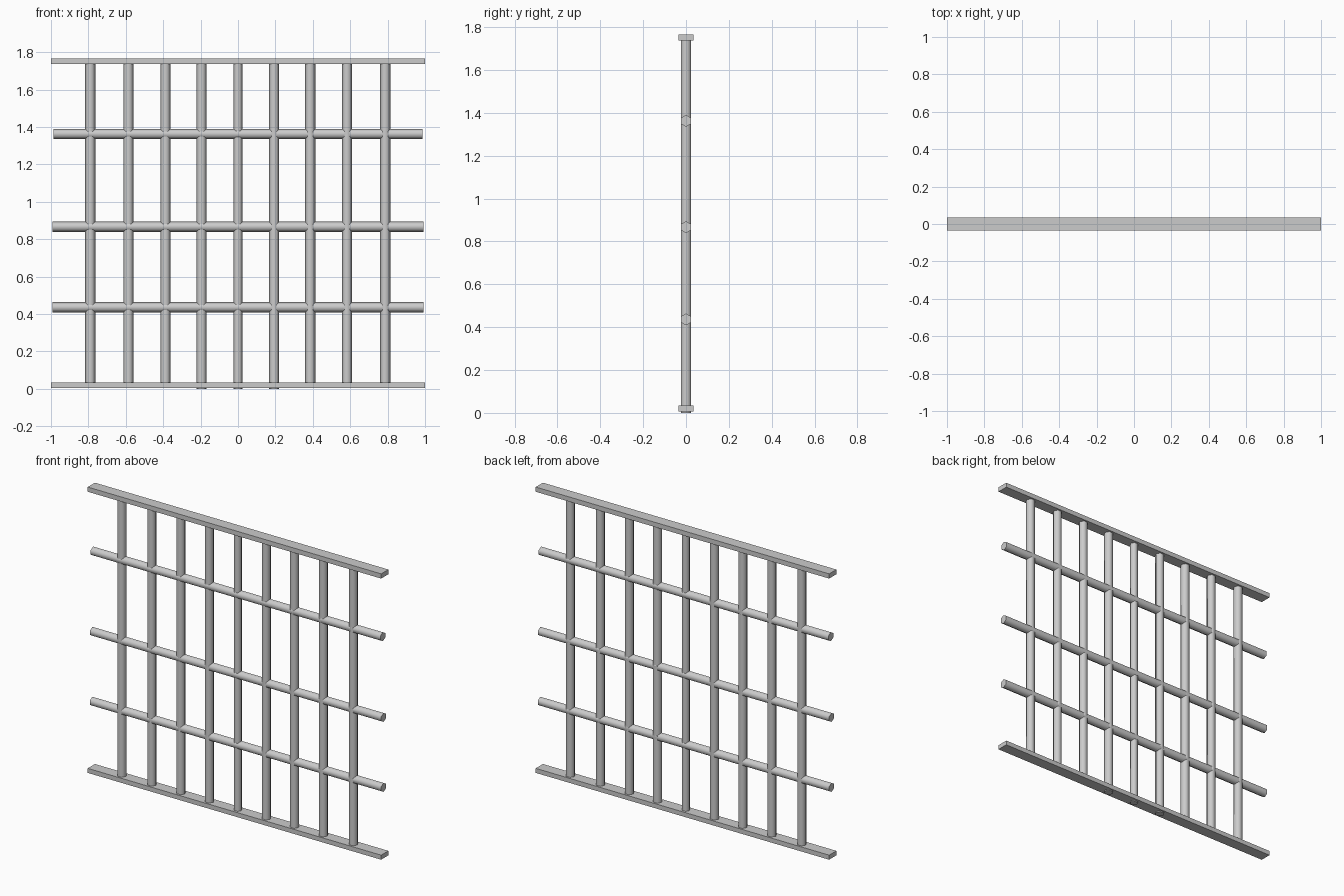
import bpy, math

if "Cube" in bpy.data.objects:
    bpy.data.objects.remove(bpy.data.objects["Cube"])


def rail(name, z0, z1):
    bpy.ops.mesh.primitive_cube_add(size=1, location=(0, 0, (z0 + z1) / 2))
    ob = bpy.context.object
    ob.name = name
    ob.scale = (2.0, 0.07, z1 - z0)
    bpy.ops.object.transform_apply(location=False, rotation=False, scale=True)


def bar(name, radius, length, location, rotation):
    # six-sided rod, smooth around, sharp at the caps
    bpy.ops.mesh.primitive_cylinder_add(vertices=6, radius=radius, depth=length,
                                        location=location, rotation=rotation)
    bpy.context.object.name = name
    bpy.ops.object.shade_smooth_by_angle(angle=math.radians(70))


# Flat rails along top and bottom
rail("bottom_rail", 0.006, 0.034)
rail("top_rail", 1.738, 1.767)

# Upright bars, corners facing sideways; the middle three poke through the bottom rail
xs = [-0.79, -0.586, -0.388, -0.195, 0, 0.193, 0.386, 0.583, 0.787]
for i, x in enumerate(xs):
    bottom = 0.0 if abs(x) < 0.3 else 0.012
    top = 1.752
    bar(f"upright_bar_{i + 1}", 0.024 if x == 0 else 0.0275, top - bottom,
        (x, 0, (top + bottom) / 2), (0, 0, math.pi / 2))

# Horizontal bars, corners facing up and down
for i, (z, length) in enumerate([(0.436, 1.985), (0.867, 1.985), (1.363, 1.975)]):
    # local y (a hexagon corner) is turned to z, local z to x
    bar(f"cross_bar_{i + 1}", 0.0275, length, (0, 0, z),
        (math.pi / 2, 0, math.pi / 2))
